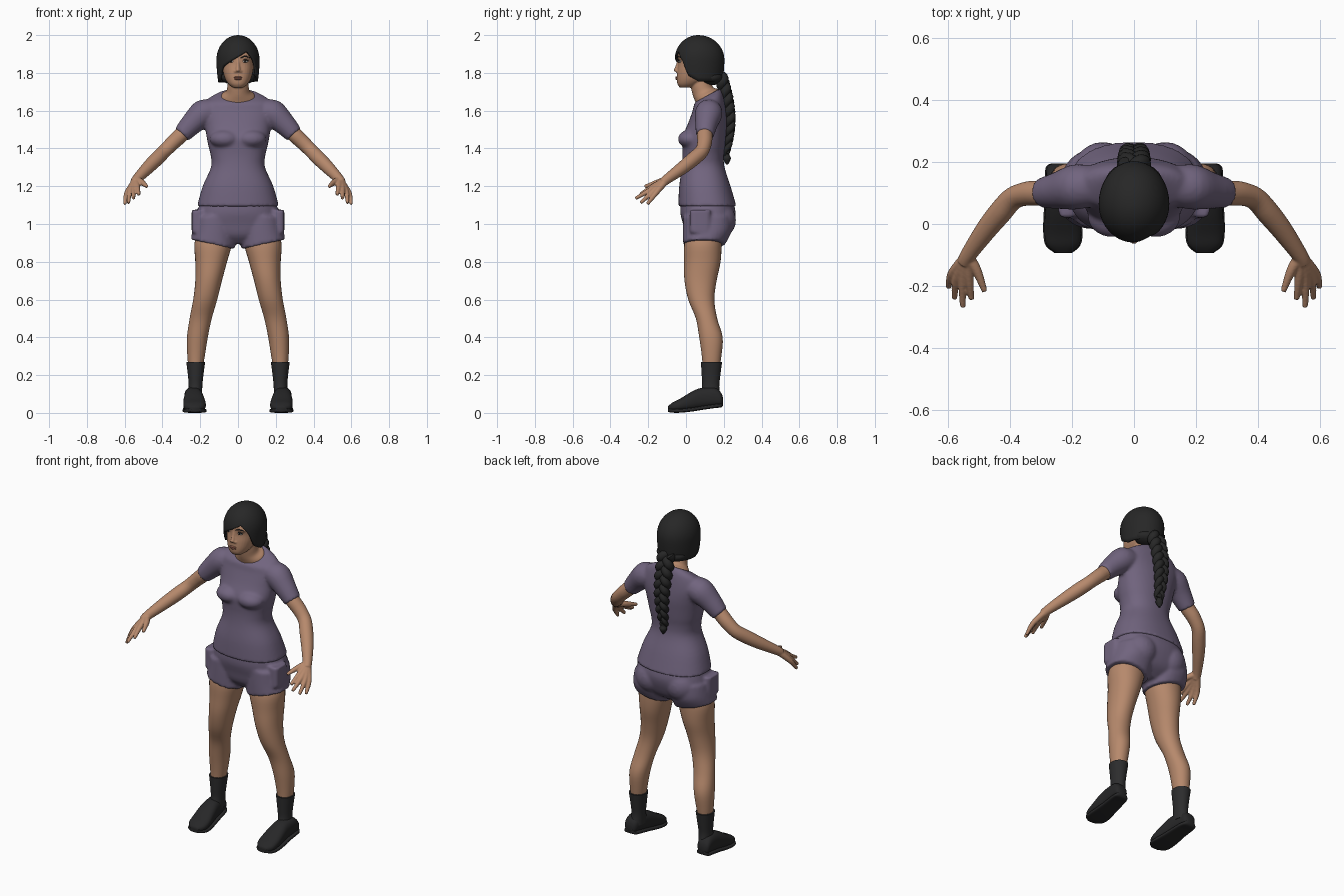
import bpy, bmesh, math
from mathutils import Vector, Matrix

cube = bpy.data.objects.get("Cube")
if cube:
    bpy.data.objects.remove(cube, do_unlink=True)


def material(name, r, g, b):
    m = bpy.data.materials.new(name)
    m.use_nodes = True
    m.diffuse_color = (r, g, b, 1)
    bsdf = m.node_tree.nodes["Principled BSDF"]
    bsdf.inputs["Base Color"].default_value = (r, g, b, 1)
    bsdf.inputs["Roughness"].default_value = 0.8
    return m


SKIN = material("skin", 0.47, 0.25, 0.15)
CLOTH = material("purple_cloth", 0.165, 0.128, 0.21)
HAIR = material("black_hair", 0.02, 0.02, 0.02)
SOCK = material("sock_grey", 0.026, 0.026, 0.027)
SHOE = material("shoe_black", 0.02, 0.02, 0.021)
LIP = material("lip", 0.33, 0.13, 0.09)
WHITE = material("eye_white", 0.6, 0.57, 0.53)


# ---- helpers: a ring is (centre, half axis u, half axis v)
def slab(z, x0, x1, y0, y1, sx=0, sy=0):
    w, d = (x1 - x0) / 2, (y1 - y0) / 2
    return Vector((x0 + w, y0 + d, z)), Vector((w, 0, sx * w)), Vector((0, d, sy * d))


def wide(z, w, y0, y1, sy=0):
    return slab(z, -w, w, y0, y1, 0, sy)


def catmull(rings, steps):
    out = []
    for i in range(len(rings) - 1):
        p = [rings[max(0, min(len(rings) - 1, i + k))] for k in (-1, 0, 1, 2)]
        for s in range(steps):
            t = s / steps
            out.append([0.5 * (2 * b + (c - a) * t + (2 * a - 5 * b + 4 * c - d) * t * t
                               + (3 * b - a - 3 * c + d) * t ** 3) for a, b, c, d in zip(*p)])
    return out + [rings[-1]]


def loft(bm, rings, e=2.0, n=32, steps=4):
    def bend(v):
        return math.copysign(abs(v) ** (2 / e), v)
    rows = []
    for c, u, v in catmull(rings, steps):
        angles = [2 * math.pi * k / n for k in range(n)]
        rows.append([bm.verts.new(c + u * bend(math.cos(a)) + v * bend(math.sin(a))) for a in angles])
    for a, b in zip(rows, rows[1:]):
        for k in range(n):
            bm.faces.new((a[k], a[(k + 1) % n], b[(k + 1) % n], b[k]))
    bm.faces.new(rows[0])
    bm.faces.new(rows[-1])


def tube(bm, points, radii, side=1, n=16, steps=4):
    pts = [Vector((p[0] * side, p[1], p[2])) for p in points]
    rings = []
    for i, p in enumerate(pts):
        t = (pts[min(i + 1, len(pts) - 1)] - pts[max(i - 1, 0)]).normalized()
        u = t.cross(Vector((1, 0, 0))).normalized()
        rings.append((p, u * radii[i], t.cross(u) * radii[i]))
    loft(bm, rings, 2, n, steps)


def ball(bm, c, r):
    bmesh.ops.create_uvsphere(bm, u_segments=24, v_segments=14, radius=1,
                              matrix=Matrix.Translation(c) @ Matrix.Diagonal((*r, 1)))


def make(name, bm, mat, voxel=0, smooth=3, mirror=False):
    bmesh.ops.recalc_face_normals(bm, faces=bm.faces)
    me = bpy.data.meshes.new(name)
    bm.to_mesh(me)
    bm.free()
    me.materials.append(mat)
    for p in me.polygons:
        p.use_smooth = True
    me.set_sharp_from_angle(angle=math.radians(50))
    ob = bpy.data.objects.new(name, me)
    bpy.context.collection.objects.link(ob)
    if voxel:
        m = ob.modifiers.new("fuse", "REMESH")
        m.mode, m.voxel_size, m.use_smooth_shade = "VOXEL", voxel, True
        m = ob.modifiers.new("soften", "SMOOTH")
        m.factor, m.iterations = 0.5, smooth
    if mirror:
        ob.modifiers.new("mirror", "MIRROR")
    return ob


# ---- shirt: torso, bust and sleeves fused
bm = bmesh.new()
loft(bm, [wide(1.093, .217, -.041, .267), wide(1.2, .187, -.036, .236), wide(1.3, .143, -.022, .204),
          wide(1.36, .144, -.018, .2), wide(1.41, .156, -.02, .206), wide(1.46, .166, -.02, .211),
          wide(1.53, .176, .01, .216), wide(1.6, .19, .035, .211), wide(1.655, .165, .042, .198, .3),
          wide(1.682, .102, .05, .182, .55)], 2.3, 48)
for s in (1, -1):
    ball(bm, (.07 * s, .025, 1.45), (.08, .068, .05))
    tube(bm, [(.1, .125, 1.605), (.185, .12, 1.585), (.245, .108, 1.53), (.298, .1, 1.473)],
         [.06, .073, .06, .048], s, 24)
make("shirt", bm, CLOTH, .009, 4)

# ---- shorts: pelvis, seat, legs and side pockets fused
bm = bmesh.new()
loft(bm, [wide(1.12, .2, -.028, .25), wide(1.06, .215, -.03, .262), wide(1., .228, -.016, .25),
          wide(.94, .19, .0, .22), wide(.895, .09, .04, .16)], 2.3, 48)
for s in (1, -1):
    ball(bm, (.1 * s, .165, 1.02), (.1, .1, .1))
    legs = [(1.04, .012, .228, -.015, .24, 0), (.96, .012, .24, -.016, .24, .1), (.893, .018, .25, -.016, .206, .22)]
    loft(bm, [slab(z, min(a * s, b * s), max(a * s, b * s), c, d, k * s) for z, a, b, c, d, k in legs], 2.2)
    loft(bm, [slab(z, s * .215 - .03, s * .215 + .03, .02, .13) for z in (.955, 1.075)], 4, 32)
make("shorts", bm, CLOTH, .009, 3)

# ---- legs, socks
bm = bmesh.new()
loft(bm, [slab(.98, .04, .2, .02, .18), slab(.9, .032, .23, -.008, .188), slab(.8, .058, .226, -.01, .183),
          slab(.7, .085, .226, -.008, .162), slab(.6, .11, .237, .012, .15), slab(.5, .139, .256, .052, .165),
          slab(.4, .16, .27, .07, .194), slab(.3, .176, .268, .084, .187), slab(.22, .19, .26, .09, .175)], 2.1)
make("legs", bm, SKIN, mirror=True)
bm = bmesh.new()
loft(bm, [slab(.27, .174, .274, .079, .191), slab(.2, .183, .265, .083, .182),
          slab(.14, .189, .261, .085, .176), slab(.08, .19, .265, .07, .185)], 2.1)
make("socks", bm, SOCK, mirror=True)

# ---- shoes and soles, lofted from heel to toe
shape = [(.196, .225, .262, .045, .08), (.185, .207, .28, .036, .108), (.15, .196, .284, .032, .134),
         (.08, .186, .284, .022, .132), (.03, .178, .288, .014, .112), (-.03, .17, .289, .008, .076),
         (-.07, .178, .281, .008, .056), (-.094, .205, .252, .012, .036)]
for name, sole in (("shoes", False), ("shoe_soles", True)):
    bm = bmesh.new()
    rings = []
    for y, x0, x1, z0, z1 in shape:
        lo, hi, grow = (z0 - .007, z0 + .014, .004) if sole else (z0, z1, 0)
        rings.append((Vector(((x0 + x1) / 2, y, (lo + hi) / 2)),
                      Vector(((x1 - x0) / 2 + grow, 0, 0)), Vector((0, 0, (hi - lo) / 2))))
    loft(bm, rings, 4 if sole else 2.5)
    make(name, bm, SHOE, mirror=True)

# ---- arms with hands
bm = bmesh.new()
tube(bm, [(.24, .11, 1.53), (.297, .1, 1.475), (.345, .098, 1.43), (.39, .083, 1.385), (.43, .04, 1.345),
          (.48, -.022, 1.295), (.535, -.1, 1.238), (.548, -.125, 1.218)],
     [.039, .041, .039, .037, .038, .034, .026, .024], n=24)
wrist = (.538, -.104, 1.233)
fingers = [((.533, -.175, 1.198), (.525, -.243, 1.157)), ((.553, -.18, 1.185), (.553, -.268, 1.135)),
           ((.572, -.175, 1.172), (.58, -.24, 1.112)), ((.588, -.16, 1.163), (.599, -.205, 1.105))]
for knuckle, tip in fingers:
    tube(bm, [wrist, knuckle, tip], [.02, .0145, .009])
tube(bm, [wrist, (.508, -.15, 1.22), (.482, -.218, 1.198)], [.02, .016, .009])
make("arms_and_hands", bm, SKIN, .0045, 2, True)

# ---- head, neck and nose fused
bm = bmesh.new()
loft(bm, [wide(1.722, .028, -.032, .03), wide(1.74, .05, -.045, .07), wide(1.77, .069, -.049, .12),
          wide(1.81, .08, -.047, .15), wide(1.85, .084, -.042, .17), wide(1.9, .085, -.044, .175),
          wide(1.95, .065, -.02, .15), wide(1.975, .03, .02, .11)], 2.3)
loft(bm, [wide(1.78, .05, .02, .13), wide(1.73, .056, .025, .14), wide(1.7, .064, .036, .155, .3),
          wide(1.678, .09, .05, .172, .55), wide(1.64, .09, .06, .17, .5)])
tube(bm, [(0, -.036, 1.872), (0, -.043, 1.845), (0, -.05, 1.818)], [.009, .009, .012])
ball(bm, (0, -.049, 1.815), (.013, .016, .011))
for s in (1, -1):
    ball(bm, (.013 * s, -.045, 1.808), (.009, .01, .007))
    tube(bm, [(.012, -.034, 1.876), (.036, -.033, 1.884), (.06, -.02, 1.876)], [.009, .011, .008], s)
make("head_and_neck", bm, SKIN, .0045, 2)

# ---- face details
bm = bmesh.new()
ball(bm, (0, -.049, 1.776), (.022, .008, .005))
ball(bm, (0, -.048, 1.768), (.019, .009, .006))
make("lips", bm, LIP)
for name, mat, c, r in (("eyeballs", WHITE, (.037, -.031, 1.861), (.016, .011, .007)),
                        ("irises", HAIR, (.037, -.038, 1.861), (.007, .006, .007))):
    bm = bmesh.new()
    ball(bm, c, r)
    make(name, bm, mat, mirror=True)
bm = bmesh.new()
tube(bm, [(.014, -.042, 1.878), (.036, -.044, 1.888), (.062, -.029, 1.881)], [.003, .004, .002])
tube(bm, [(.019, -.038, 1.864), (.037, -.042, 1.87), (.055, -.031, 1.862)], [.002, .003, .002])
make("eyebrows_and_lashes", bm, HAIR, mirror=True)

# ---- hair cap: each column stops at a swept hairline
hairline = [(-180, 1.75), (-90, 1.75), (-66, 1.765), (-48, 1.83), (0, 1.885), (27, 1.915),
            (48, 1.865), (64, 1.785), (90, 1.755), (180, 1.75)]


def hair_end(deg):
    for (a, za), (b, zb) in zip(hairline, hairline[1:]):
        if deg <= b:
            return za + (zb - za) * (deg - a) / (b - a)


bm = bmesh.new()
N, M = 72, 18
top = bm.verts.new((0, .065, 2))
cols = []
for i in range(N):
    deg = -180 + 360 * i / N
    a, col = math.radians(deg), []
    for j in range(1, M + 1):
        h = (2 - hair_end(deg)) * (j / M) ** 1.7
        s = math.sqrt(1 - (1 - min(h, .13) / .13) ** 2) - 6 * max(0, h - .13) ** 2
        depth = .125 if abs(deg) < 90 else .138
        col.append(bm.verts.new((.114 * s * math.sin(a), .065 - depth * s * math.cos(a), 2 - h)))
    cols.append(col)
for i in range(N):
    a, b = cols[i], cols[(i + 1) % N]
    bm.faces.new((top, a[0], b[0]))
    for j in range(M - 1):
        bm.faces.new((a[j], a[j + 1], b[j + 1], b[j]))
cap = make("hair_cap", bm, HAIR)
solid = cap.modifiers.new("thickness", "SOLIDIFY")
solid.thickness, solid.offset = .012, -1

# ---- nape hair, three-strand braid and tuft
bm = bmesh.new()
ball(bm, (0, .135, 1.775), (.092, .065, .04))
make("nape_hair", bm, HAIR)
bm = bmesh.new()
STEPS = 60
for k in range(3):
    pts, radii = [], []
    for i in range(STEPS + 1):
        t = i / STEPS
        a = 2 * math.pi * (2.8 * t + k / 3)
        size = 1 - .5 * t ** 2
        y = .182 + .05 * math.sin(math.pi * min(1, t * .8))
        pts.append((.031 * size * math.sin(a), y + .013 * size * math.sin(2 * a), 1.79 - .42 * t))
        radii.append(.025 * size)
    tube(bm, pts, radii, n=12, steps=1)
make("braid", bm, HAIR)
bm = bmesh.new()
tube(bm, [(0, .214, 1.385), (0, .215, 1.365), (0, .217, 1.345), (0, .218, 1.315)], [.02, .015, .021, .005])
make("braid_tuft", bm, HAIR)
